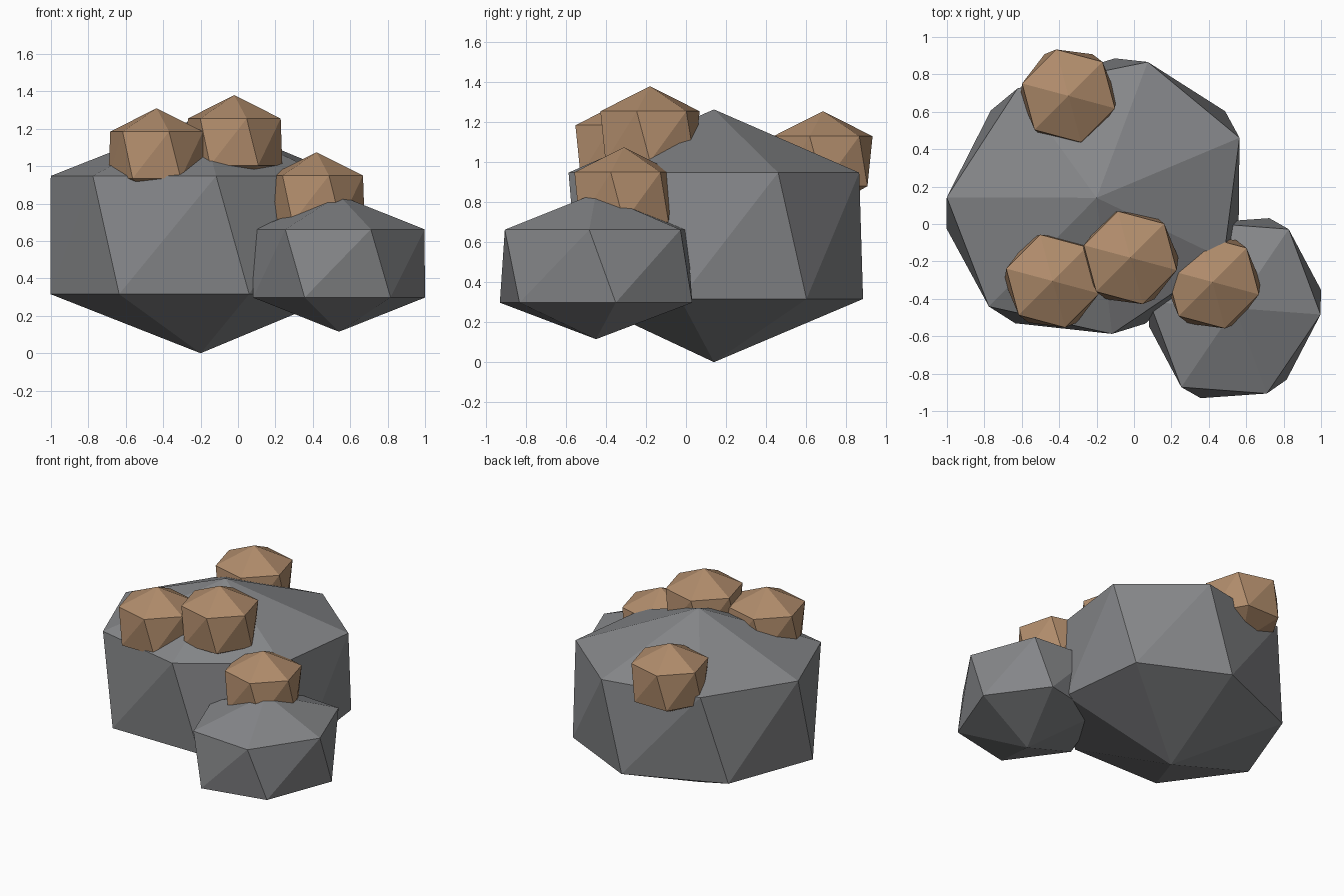
import bpy
import bmesh
from math import cos, sin, radians, tau
from mathutils import Matrix, Vector

default_cube = bpy.data.objects.get("Cube")
if default_cube:
    bpy.data.objects.remove(default_cube, do_unlink=True)


def make_material(name, colour):
    material = bpy.data.materials.new(name)
    material.use_nodes = True
    material.diffuse_color = colour
    shader = material.node_tree.nodes["Principled BSDF"]
    shader.inputs["Base Color"].default_value = colour
    shader.inputs["Roughness"].default_value = 0.9
    return material


grey_stone = make_material("grey stone", (0.235, 0.24, 0.25, 1))
brown_stone = make_material("brown stone", (0.44, 0.265, 0.15, 1))


def make_rock(name, material, centre, radii, half_height, sides, phase, turn):
    """Faceted rock: two poles and two rings, the lower ring twisted a quarter step."""
    bm = bmesh.new()
    spin = Matrix.Rotation(radians(turn), 3, "Z")
    step = tau / sides

    def ring(height, twist):
        points = []
        for k in range(sides):
            angle = radians(phase) + step * (k + twist)
            local = Vector((radii[0] * cos(angle), radii[1] * sin(angle), height))
            points.append(bm.verts.new(spin @ local))
        return points

    top = bm.verts.new((0, 0, half_height))
    bottom = bm.verts.new((0, 0, -half_height))
    upper = ring(half_height / 2, 0)
    lower = ring(-half_height / 2, 0.25)

    # Caps and triangulated side band
    for k in range(sides):
        n = (k + 1) % sides
        bm.faces.new((top, upper[k], upper[n]))
        bm.faces.new((lower[k], lower[n], upper[n]))
        bm.faces.new((lower[k], upper[n], upper[k]))
        bm.faces.new((bottom, lower[n], lower[k]))

    bmesh.ops.recalc_face_normals(bm, faces=bm.faces)
    mesh = bpy.data.meshes.new(name)
    bm.to_mesh(mesh)
    bm.free()
    mesh.materials.append(material)
    rock = bpy.data.objects.new(name, mesh)
    rock.location = centre
    bpy.context.collection.objects.link(rock)
    return rock


# Two grey boulders
make_rock("large_boulder", grey_stone, (-0.2, 0.14, 0.632), (0.83, 0.72), 0.632,
          sides=7, phase=-6, turn=28)
make_rock("small_boulder", grey_stone, (0.54, -0.45, 0.48), (0.515, 0.455), 0.365,
          sides=6, phase=-16, turn=70)

# Brown stones resting on the boulders
brown_centres = {
    "back_brown_stone": (-0.35, 0.685, 1.005),
    "middle_brown_stone": (-0.02, -0.18, 1.13),
    "right_brown_stone": (-0.435, -0.305, 1.06),
    "left_brown_stone": (0.42, -0.31, 0.825),
}
for name, centre in brown_centres.items():
    make_rock(name, brown_stone, centre, (0.257, 0.257), 0.25,
              sides=6, phase=-15, turn=0)
